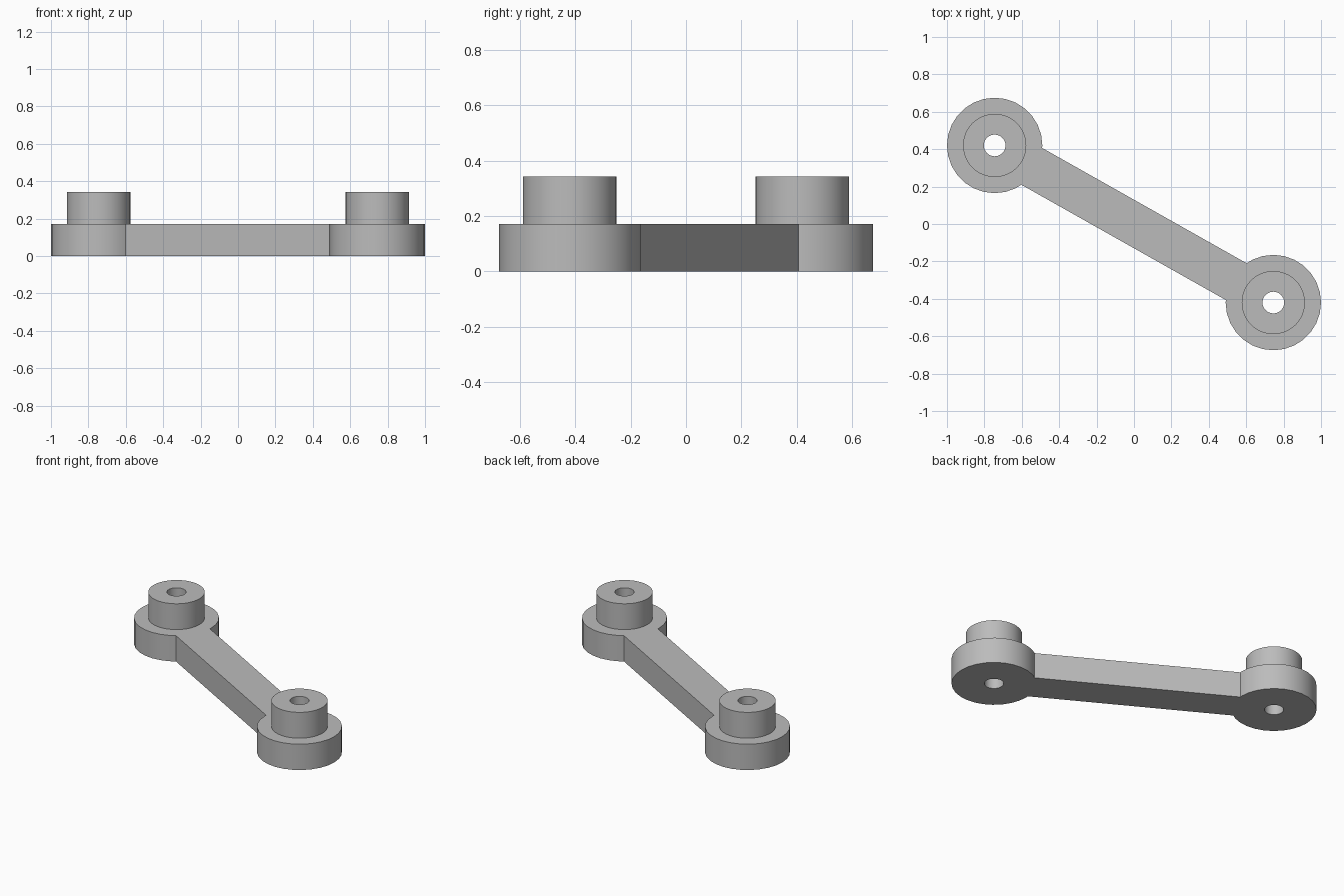
import bpy
from math import atan2, hypot
from mathutils import Vector

cube = bpy.data.objects.get("Cube")
if cube:
    bpy.data.objects.remove(cube, do_unlink=True)

PLATE_H, BOSS_TOP = 0.171, 0.342
ENDS = [Vector((-0.745, 0.42)), Vector((0.745, -0.42))]

grey = bpy.data.materials.new("plain grey")
grey.use_nodes = True
colour = (0.5, 0.5, 0.5, 1)
grey.diffuse_color = colour
grey.node_tree.nodes["Principled BSDF"].inputs["Base Color"].default_value = colour


def cylinder(name, centre, radius, bottom, top, sides):
    bpy.ops.mesh.primitive_cylinder_add(
        vertices=sides, radius=radius, depth=top - bottom,
        location=(centre.x, centre.y, (bottom + top) / 2))
    part = bpy.context.object
    part.name = name
    part.data.materials.append(grey)
    return part


def combine(body, part, operation):
    mod = body.modifiers.new(part.name, 'BOOLEAN')
    mod.object, mod.operation, mod.solver = part, operation, 'EXACT'
    bpy.context.view_layer.objects.active = body
    bpy.ops.object.modifier_apply(modifier=mod.name)
    bpy.data.objects.remove(part, do_unlink=True)


# Diagonal bar, its ends buried in the two round pads
span = ENDS[1] - ENDS[0]
bpy.ops.mesh.primitive_cube_add(
    size=1, location=(0, 0, PLATE_H / 2), rotation=(0, 0, atan2(span.y, span.x)))
arm = bpy.context.object
arm.name = "link_arm"
arm.scale = (hypot(*span) - 0.36, 0.226, PLATE_H)
bpy.ops.object.transform_apply(location=True, rotation=True, scale=True)
arm.data.materials.append(grey)

# Round pad, raised boss and through hole at each end
for side, centre in zip(("right", "left"), ENDS):
    combine(arm, cylinder(side + "_pad", centre, 0.255, 0, PLATE_H, 28), 'UNION')
    combine(arm, cylinder(side + "_boss", centre, 0.169, 0.08, BOSS_TOP, 48), 'UNION')
    combine(arm, cylinder(side + "_hole", centre, 0.058, -0.1, 0.5, 32), 'DIFFERENCE')

# Smooth round walls with crisp rims
bpy.ops.object.select_all(action='DESELECT')
arm.select_set(True)
bpy.context.view_layer.objects.active = arm
bpy.ops.object.shade_smooth_by_angle(angle=0.52)
